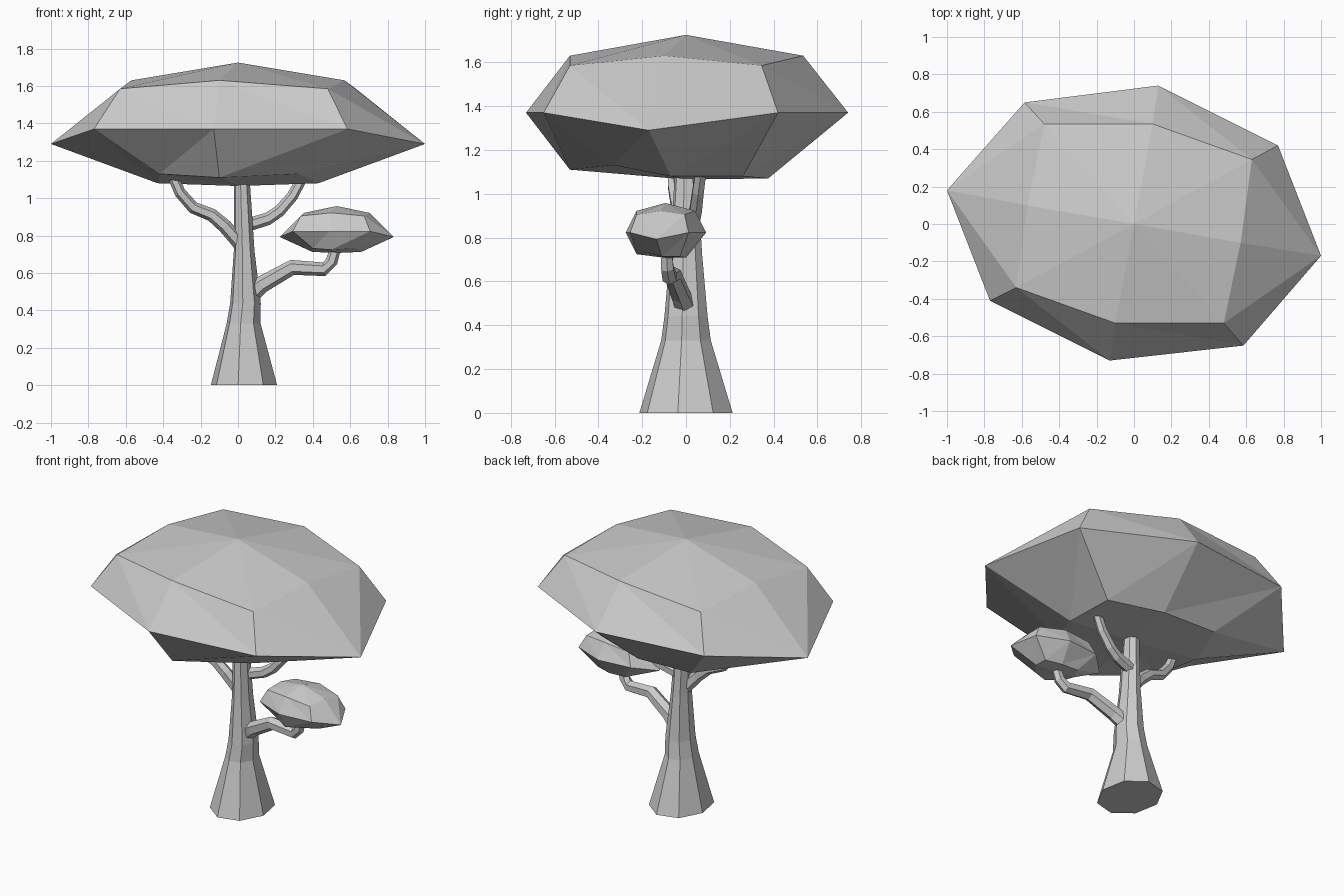
import bpy, math
from mathutils import Vector

if "Cube" in bpy.data.objects:
    bpy.data.objects.remove(bpy.data.objects["Cube"])

grey = bpy.data.materials.new("plain_grey")
grey.diffuse_color = (0.6, 0.6, 0.6, 1)
grey.use_nodes = True
grey.node_tree.nodes["Principled BSDF"].inputs["Base Color"].default_value = grey.diffuse_color


def make(name, verts, faces):
    me = bpy.data.meshes.new(name)
    me.from_pydata(verts, [], faces)
    me.materials.append(grey)
    ob = bpy.data.objects.new(name, me)
    bpy.context.collection.objects.link(ob)
    return ob


def loft(name, rings):
    """Skin a list of equal-sized rings, closed with end caps."""
    n = len(rings[0])
    verts = [v for r in rings for v in r]
    faces = [(k * n + i, k * n + (i + 1) % n, (k + 1) * n + (i + 1) % n, (k + 1) * n + i)
             for k in range(len(rings) - 1) for i in range(n)]
    faces += [tuple(reversed(range(n))), tuple(range(len(verts) - n, len(verts)))]
    return make(name, verts, faces)


# Trunk: tapering octagon, rows are (centre x, radius x, radius y, z)
trunk_rows = [(.032, .18, .216, 0), (.03, .092, .115, .33), (.04, .083, .1, .44),
              (.033, .056, .075, .72), (.02, .042, .05, 1.12)]
loft("trunk", [[(cx + rx * math.cos(math.radians(45 * i - 10)),
                 ry * math.sin(math.radians(45 * i - 10)), z) for i in range(8)]
               for cx, rx, ry, z in trunk_rows])


# Branches: bent six-sided tubes that get thinner
def branch(name, path, r0, r1):
    pts = [Vector(p) for p in path]
    rings = []
    for k, p in enumerate(pts):
        t = (pts[min(k + 1, len(pts) - 1)] - pts[max(k - 1, 0)]).normalized()
        side = Vector((0, 1, 0)).cross(t).normalized()
        other = t.cross(side)
        r = r0 + (r1 - r0) * k / (len(pts) - 1)
        rings.append([p + r * (math.cos(a) * side + math.sin(a) * other)
                      for a in (math.tau * i / 6 for i in range(6))])
    loft(name, rings)


branch("low_branch", [(.06, 0, .48), (.13, -.025, .54), (.29, -.06, .63),
                      (.46, -.075, .62), (.5, -.085, .66), (.53, -.09, .76)], .05, .028)
branch("left_branch", [(.01, -.01, .76), (-.07, -.025, .85), (-.14, -.03, .91),
                       (-.24, -.04, .95), (-.31, -.055, 1.03), (-.35, -.06, 1.12)], .04, .028)
branch("right_branch", [(.03, .02, .85), (.16, .035, .89), (.22, .045, .93),
                        (.29, .055, 1.01), (.35, .07, 1.12)], .036, .028)

# Canopy: three eight-point rings between a peak and an underside centre
LOW = [(-.43, .07, 1.08), (-.42, -.3, 1.13), (-.1, -.53, 1.11), (.32, -.33, 1.13),
       (.43, -.07, 1.08), (.42, .26, 1.08), (.08, .375, 1.07), (-.3, .375, 1.08)]
RIM = [(-1, .18, 1.29), (-.77, -.41, 1.37), (-.13, -.73, 1.37), (.585, -.65, 1.37),
       (1, -.17, 1.29), (.77, .42, 1.37), (.13, .74, 1.37), (-.585, .65, 1.37)]
TOP = [(-.57, .1, 1.63), (-.63, -.34, 1.585), (-.1, -.53, 1.63), (.48, -.53, 1.585),
       (.57, -.1, 1.63), (.63, .345, 1.585), (.1, .535, 1.63), (-.48, .535, 1.585)]


def canopy(name, scale, peak):
    s, base = Vector(scale), Vector((0, 0, 1.725))
    pts = LOW + RIM + TOP + [(0, 0, 1.065), (0, 0, 1.725)]
    verts = [(Vector(p) - base) * s + Vector(peak) for p in pts]
    faces = []
    for i in range(8):
        j = (i + 1) % 8
        faces += [(24, j, i), (25, 16 + i, 16 + j)]
        faces += [(i, j, 8 + j), (i, 8 + j, 8 + i)]
        # split the upper sides so the ridges fan out from the two tips
        if i % 4 == 0:
            faces += [(8 + i, 8 + j, 16 + j), (8 + i, 16 + j, 16 + i)]
        else:
            faces += [(8 + i, 8 + j, 16 + i), (8 + j, 16 + j, 16 + i)]
    make(name, verts, faces)


canopy("main_canopy", (1, 1, 1), (0, 0, 1.725))
canopy("small_canopy", (.305, .25, .38), (.528, -.093, .958))
